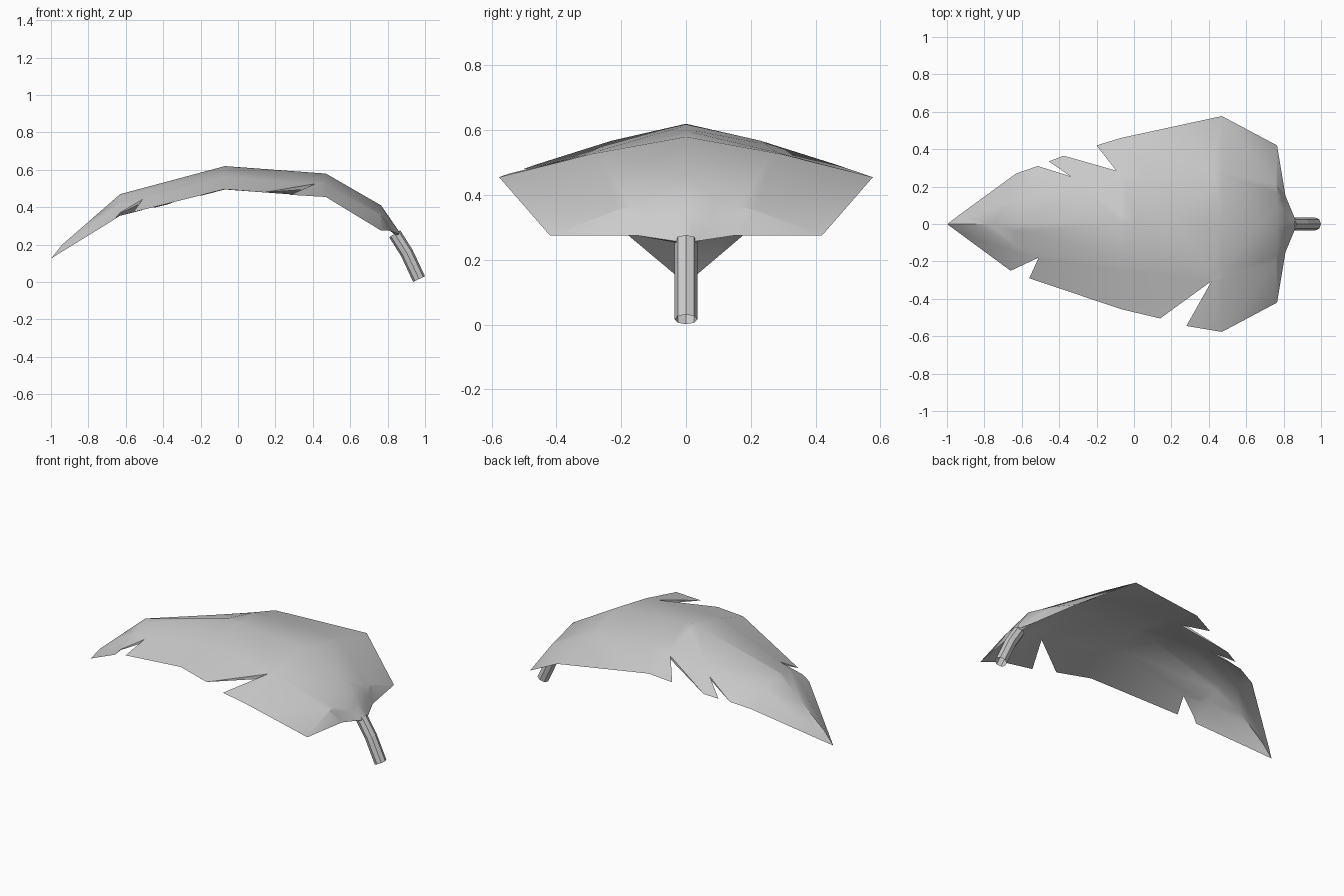
import bpy, bmesh
from mathutils import Vector

if "Cube" in bpy.data.objects:
    bpy.data.objects.remove(bpy.data.objects["Cube"])

# Stations along the midrib: x, midrib height, half width, droop at the rim, thickness
STATIONS = [(-1.0, .125, .001, 0, 0), (-.94, .20, .044, .037, .005), (-.63, .47, .27, .115, .02),
            (-.07, .62, .46, .125, .035), (.47, .58, .577, .125, .04), (.765, .41, .42, .135, .05),
            (.81, .345, .15, .07, .055), (.86, .272, .03, .015, .055)]


def sample(x):
    for a, b in zip(STATIONS, STATIONS[1:]):
        if x <= b[0]:
            break
    f = (x - a[0]) / (b[0] - a[0])
    return [p + (q - p) * f for p, q in zip(a, b)]


def top_height(x, y):
    _, z, w, drop, _ = sample(x)
    t = min(abs(y) / w, 1.05)
    return z - drop * (.84 * t if t < .5 else .42 + 1.16 * (t - .5))


def under_height(x, y):
    _, z, w, drop, thick = sample(x)
    t = min(abs(y) / w, 1)
    return min(top_height(x, y), z - thick - (drop - thick) * t)


# Torn outline of the two halves, tip to base
LEFT = [(-.94, .044), (-.63, .27), (-.515, .31), (-.34, .255), (-.455, .335), (-.375, .365),
        (-.095, .285), (-.2, .42), (-.07, .46), (.47, .577), (.765, .42), (.81, .15), (.86, .03)]
RIGHT = [(-.94, -.044), (-.66, -.25), (-.51, -.18), (-.56, -.29), (-.07, -.455), (.14, -.505),
         (.415, -.305), (.28, -.545), (.47, -.577), (.765, -.42), (.81, -.15), (.86, -.03)]

# Leaf blade: flat outline, cut along ribs and creases
bm = bmesh.new()
outline = bm.faces.new([bm.verts.new((x, y, 0)) for x, y in [(-1, 0)] + RIGHT + LEFT[::-1]])
outline.normal_update()
bmesh.ops.triangulate(bm, faces=[outline], ngon_method='EAR_CLIP')


def cut(co, no, faces):
    geom = set(faces)
    for f in faces:
        geom.update(f.edges)
        geom.update(f.verts)
    bmesh.ops.bisect_plane(bm, geom=list(geom), plane_co=co, plane_no=no, dist=1e-5)


cut((0, 0, 0), (0, 1, 0), bm.faces[:])
for s in STATIONS[1:-1]:
    cut((s[0], 0, 0), (1, 0, 0), bm.faces[:])
for a, b in zip(STATIONS, STATIONS[1:]):
    for side in (1, -1):
        p = Vector((a[0], side * a[2] / 2, 0))
        d = Vector((b[0], side * b[2] / 2, 0)) - p
        strip = [f for f in bm.faces if a[0] < f.calc_center_median().x < b[0]
                 and f.calc_center_median().y * side > 0]
        if strip:
            cut(p, (-d.y, d.x, 0), strip)
bmesh.ops.remove_doubles(bm, verts=bm.verts[:], dist=1e-4)
bm.normal_update()
bmesh.ops.triangulate(bm, faces=bm.faces[:])

# Underside: copied sheet, joined to the top by walls inside the tears
top_verts, rim = bm.verts[:], [e for e in bm.edges if e.is_boundary]
under = {v: bm.verts.new(v.co) for v in top_verts}
for f in bm.faces[:]:
    bm.faces.new([under[v] for v in reversed(f.verts)])
for v in top_verts:
    x, y, _ = v.co
    v.co.z = top_height(x, y)
    under[v].co.z = under_height(x, y)
for e in rim:
    a, b = e.verts
    if min(a.co.x, b.co.x) < .85:
        bm.faces.new([a, b, under[b], under[a]])
bmesh.ops.remove_doubles(bm, verts=bm.verts[:], dist=.002)
bmesh.ops.recalc_face_normals(bm, faces=bm.faces[:])
for f in bm.faces:
    f.smooth = True
me = bpy.data.meshes.new("leaf_blade")
bm.to_mesh(me)
bm.free()
leaf = bpy.data.objects.new("leaf_blade", me)
bpy.context.collection.objects.link(leaf)
bpy.context.view_layer.objects.active = leaf
leaf.select_set(True)
bpy.ops.object.shade_smooth_by_angle(angle=.6)
leaf.select_set(False)

# Stem: eight-sided bent tube, open at the end
cu = bpy.data.curves.new("stem", 'CURVE')
cu.dimensions = '3D'
cu.bevel_depth = .035
cu.bevel_resolution = 2
sp = cu.splines.new('POLY')
path = [(.838, .258), (.903, .155), (.968, .016)]
sp.points.add(len(path) - 1)
for p, (x, z) in zip(sp.points, path):
    p.co = (x, 0, z, 1)
stem = bpy.data.objects.new("stem", cu)
bpy.context.collection.objects.link(stem)
bpy.context.view_layer.objects.active = stem
stem.select_set(True)
bpy.ops.object.convert(target='MESH')
bpy.ops.object.shade_flat()
